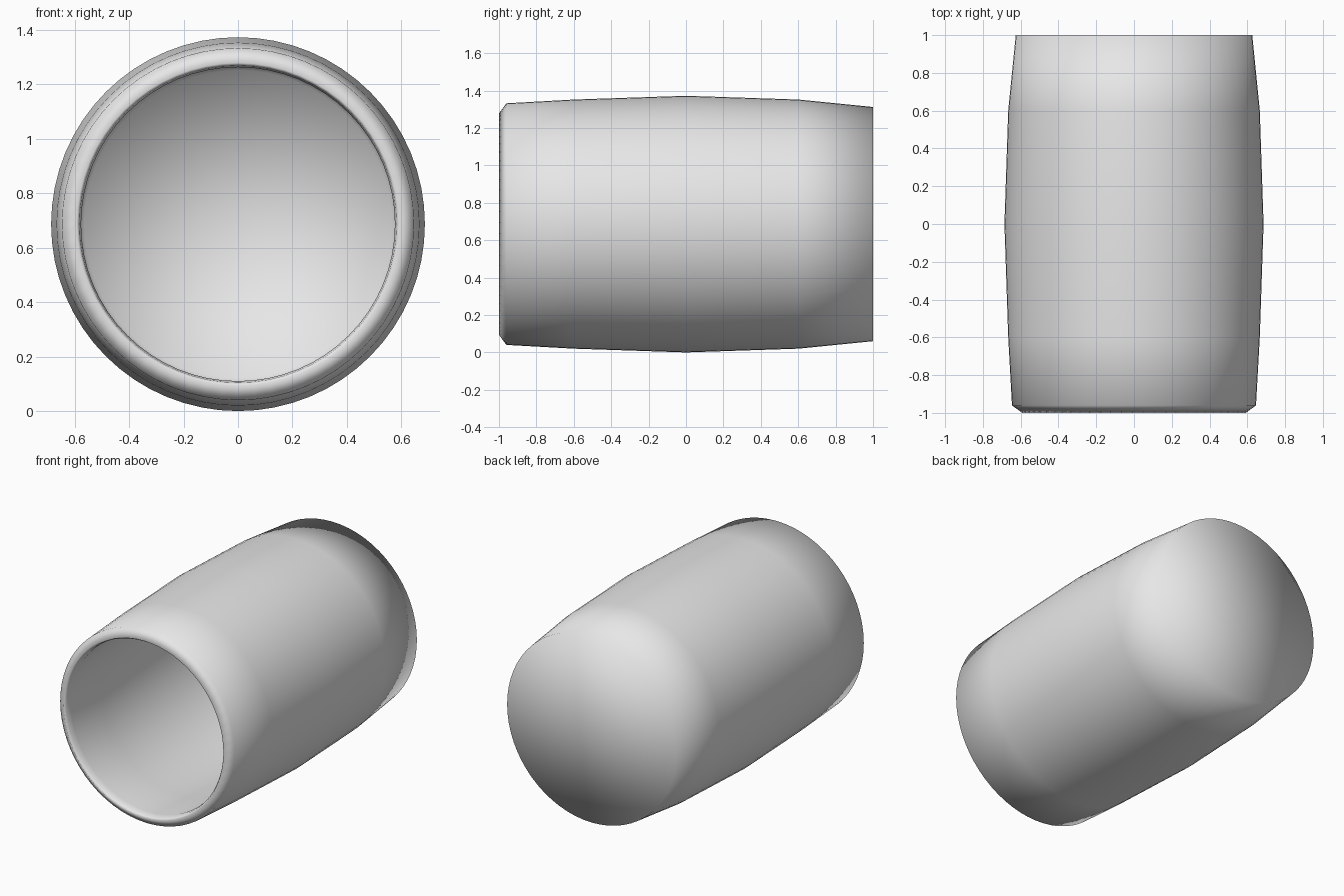
import bpy
import bmesh
import math
from mathutils import Vector

cube = bpy.data.objects.get("Cube")
if cube:
    bpy.data.objects.remove(cube, do_unlink=True)

SEGMENTS = 64
AXIS_HEIGHT = 0.686

# Cup section as (radius, y): closed back, bulging wall, rolled lip, hollow inside
profile = [
    (0, 1), (0.626, 1), (0.666, 0.6), (0.686, 0), (0.666, -0.6),
    (0.646, -0.96), (0.592, -1), (0.582, -0.985), (0.576, -0.945),
    (0.602, -0.6), (0.622, 0), (0.602, 0.6), (0.565, 0.93), (0, 0.93),
]

# Turn the section about the lengthwise axis
bm = bmesh.new()
verts = [bm.verts.new((r, y, AXIS_HEIGHT)) for r, y in profile]
edges = [bm.edges.new(pair) for pair in zip(verts, verts[1:])]
bmesh.ops.spin(bm, geom=verts + edges, cent=(0, 0, AXIS_HEIGHT),
               axis=Vector((0, 1, 0)), angle=math.tau, steps=SEGMENTS)
bmesh.ops.remove_doubles(bm, verts=bm.verts[:], dist=0.0005)
bmesh.ops.recalc_face_normals(bm, faces=bm.faces[:])
for face in bm.faces:
    face.smooth = True

mesh = bpy.data.meshes.new("cup_body")
bm.to_mesh(mesh)
bm.free()
cup = bpy.data.objects.new("cup_body", mesh)
bpy.context.collection.objects.link(cup)

# Plain grey finish
grey = bpy.data.materials.new("light_grey")
grey.use_nodes = True
colour = (0.8, 0.8, 0.8, 1)
grey.diffuse_color = colour
grey.node_tree.nodes["Principled BSDF"].inputs["Base Color"].default_value = colour
mesh.materials.append(grey)
